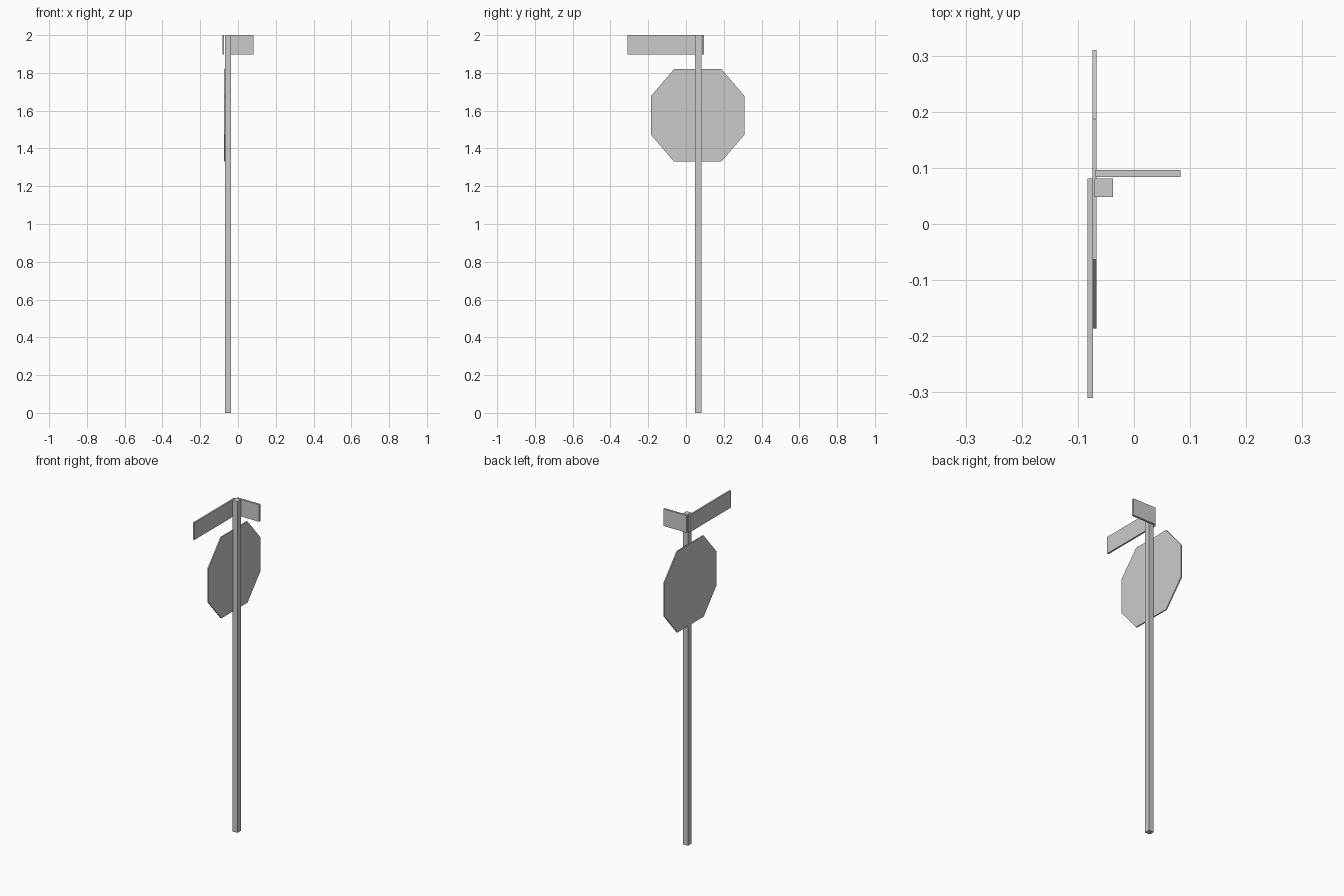
import bpy, bmesh

if "Cube" in bpy.data.objects:
    bpy.data.objects.remove(bpy.data.objects["Cube"])

grey = bpy.data.materials.new("plain_grey")
grey.diffuse_color = (0.6, 0.6, 0.6, 1)
grey.use_nodes = True
grey.node_tree.nodes["Principled BSDF"].inputs["Base Color"].default_value = grey.diffuse_color


def finish(name, bm):
    bmesh.ops.recalc_face_normals(bm, faces=bm.faces)
    mesh = bpy.data.meshes.new(name)
    bm.to_mesh(mesh)
    bm.free()
    mesh.materials.append(grey)
    bpy.context.collection.objects.link(bpy.data.objects.new(name, mesh))


def box(name, x, y, z):
    """Box from (min, max) ranges on each axis."""
    bm = bmesh.new()
    bmesh.ops.create_cube(bm, size=1)
    for v in bm.verts:
        v.co = [r[0] if c < 0 else r[1] for c, r in zip(v.co, (x, y, z))]
    finish(name, bm)


# Square post
box("post", (-0.070, -0.037), (0.048, 0.081), (0, 2))

# Two street blades at right angles at the top of the post
box("long_street_blade", (-0.083, -0.073), (-0.31, 0.081), (1.897, 2))
box("short_street_blade", (-0.069, 0.083), (0.084, 0.096), (1.897, 2))

# Octagonal plate, slightly wider at its top and bottom edges
cy, cz, half_y, half_z, flat_y, flat_z = 0.062, 1.575, 0.248, 0.245, 0.125, 0.102
corner = [(half_y, flat_z), (flat_y, half_z)]
outline = corner + [(-y, z) for y, z in reversed(corner)]
outline += [(-y, -z) for y, z in outline]
bm = bmesh.new()
face = bm.faces.new([bm.verts.new((-0.074, cy + y, cz + z)) for y, z in outline])
ext = bmesh.ops.extrude_face_region(bm, geom=[face], use_keep_orig=True)
moved = [g for g in ext["geom"] if isinstance(g, bmesh.types.BMVert)]
bmesh.ops.translate(bm, verts=moved, vec=(0.007, 0, 0))
finish("octagon_plate", bm)
